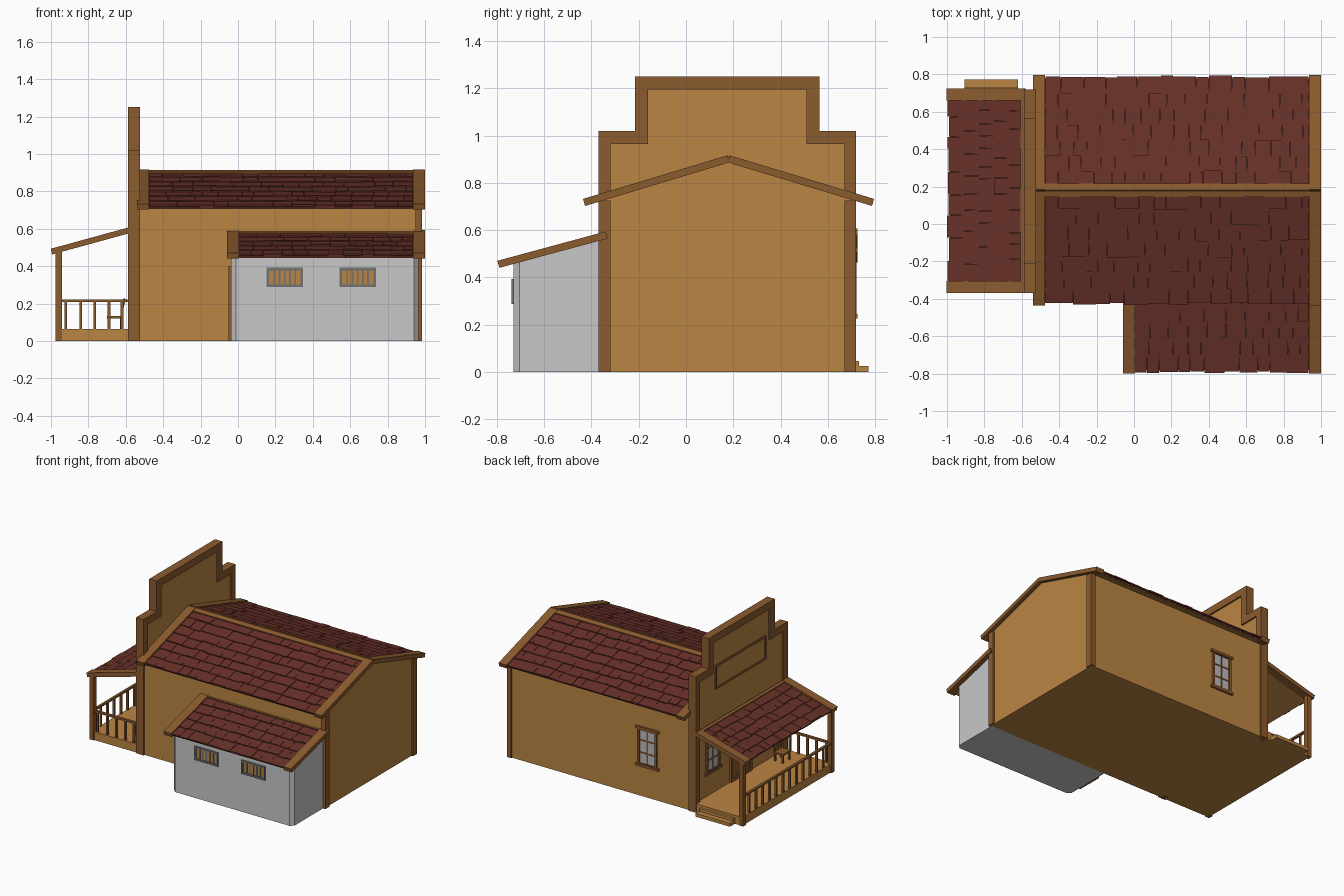
import bpy, bmesh, math, random
from mathutils import Matrix, Vector

if "Cube" in bpy.data.objects:
    bpy.data.objects.remove(bpy.data.objects["Cube"])

random.seed(4)


def material(name, *rgb):
    m = bpy.data.materials.new(name)
    m.diffuse_color = (*rgb, 1)
    m.use_nodes = True
    m.node_tree.nodes["Principled BSDF"].inputs["Base Color"].default_value = m.diffuse_color
    return m


WALL = material("ochre wood", 0.50, 0.235, 0.057)
TRIM = material("brown trim", 0.26, 0.105, 0.028)
TILE = material("red shingle", 0.135, 0.03, 0.021)
PLASTER = material("grey plaster", 0.58, 0.58, 0.58)
IRON = material("dark grey frame", 0.17, 0.17, 0.17)
GLASS = material("pale glass", 0.50, 0.50, 0.50)


def finish(name, mat, bm):
    bmesh.ops.recalc_face_normals(bm, faces=bm.faces[:])
    me = bpy.data.meshes.new(name)
    bm.to_mesh(me)
    bm.free()
    me.materials.append(mat)
    ob = bpy.data.objects.new(name, me)
    bpy.context.collection.objects.link(ob)
    return ob


def add_box(bm, M, x0, x1, y0, y1, z0, z1, tilt=0.0):
    c = Vector(((x0 + x1) / 2, (y0 + y1) / 2, (z0 + z1) / 2))
    S = Matrix.Diagonal((x1 - x0, y1 - y0, z1 - z0, 1))
    bmesh.ops.create_cube(bm, size=1, matrix=M @ Matrix.Translation(c) @ Matrix.Rotation(tilt, 4, 'X') @ S)


def part(name, mat, boxes, M=Matrix()):
    bm = bmesh.new()
    for b in boxes:
        add_box(bm, M, *b)
    return finish(name, mat, bm)


def prism(name, mat, low, high):
    bm = bmesh.new()
    a = [bm.verts.new(p) for p in low]
    b = [bm.verts.new(p) for p in high]
    bm.faces.new(a)
    bm.faces.new(b)
    for i in range(len(a)):
        j = (i + 1) % len(a)
        bm.faces.new((a[i], a[j], b[j], b[i]))
    return finish(name, mat, bm)


def frame(origin, x, y, z):
    M = Matrix((x, y, z)).transposed().to_4x4()
    M.translation = Vector(origin)
    return M


def roof(name, origin, along, down, width, rows, board=0.065, cap=0.03):
    """Sloped roof: local x along the ridge, y down the slope, z outward."""
    down = Vector(down)
    L = down.length
    along, d = Vector(along), down.normalized()
    n = along.cross(d)
    if n.z < 0:
        n = -n
    M = frame(origin, along, d, n)
    u0, u1 = board, width - board
    part(name + "_ceiling", WALL, [(u0, u1, 0, L - 0.015, 0, 0.004)], M)
    part(name + "_deck", TILE, [(u0, u1, 0, L - 0.012, 0.004, 0.012)], M)
    part(name + "_bargeboards", TRIM, [(0, u0, -0.004, L, 0, 0.031), (u1, width, -0.004, L, 0, 0.031)], M)
    part(name + "_cap", TRIM, [(u0, u1, -0.006, cap, 0.002, 0.028)], M)
    # irregular overlapping shingles
    bm = bmesh.new()
    step = (L - cap * 0.5) / rows
    for r in range(rows):
        u = u0
        while u < u1 - 0.001:
            w = random.uniform(0.06, 0.13)
            e = u + w if u + w < u1 - 0.03 else u1
            s1 = L - 0.004 - r * step + random.uniform(-0.008, 0.004)
            s0 = max(L - (r + 1) * step - 0.012, 0)
            h = random.uniform(-0.0015, 0.0015)
            add_box(bm, M, u + 0.001, e - 0.001, s0, s1, 0.012 + h, 0.021 + h, 0.07)
            u = e
    finish(name + "_shingles", TILE, bm)


def border(w, h, t, y0, y1):
    """Four bars around a rectangle centred on the local origin."""
    return [(-w, -w + t, y0, y1, -h, h), (w - t, w, y0, y1, -h, h),
            (-w + t, w - t, y0, y1, h - t, h), (-w + t, w - t, y0, y1, -h, -h + t)]


def window(name, M, w=0.08, h=0.14):
    part(name + "_glass", GLASS, [(-w, w, -0.005, 0.003, -h, h)], M)
    bars = border(w, h, 0.016, -0.005, 0.012)
    bars += [(-0.005, 0.005, 0, 0.007, -h, h)]
    bars += [(-w, w, 0, 0.0065, z - 0.005, z + 0.005) for z in (-h / 3, h / 3)]
    bars += [(-w - 0.015, w + 0.015, -0.005, 0.016, z - 0.009, z + 0.009) for z in (-h, h)]
    part(name + "_frame", TRIM, bars, M)


def jail_window(name, M):
    w, h = 0.098, 0.052
    part(name + "_board", WALL, [(-w, w, -0.004, 0.001, -h, h)], M)
    part(name + "_frame", IRON, border(w, h, 0.014, -0.004, 0.008), M)
    part(name + "_bars", IRON, [(x - 0.005, x + 0.005, 0, 0.005, -h, h)
                                for x in (-0.056, -0.028, 0, 0.028, 0.056)], M)


X, Y, Z = Vector((1, 0, 0)), Vector((0, 1, 0)), Vector((0, 0, 1))
YC = 0.175  # centre line of the main house

# main house walls, gabled profile drawn along x
gable = [(-0.36, 0), (0.71, 0), (0.71, 0.727), (0.18, 0.885), (-0.36, 0.724)]
prism("main_house", WALL, [(-0.54, y, z) for y, z in gable], [(0.972, y, z) for y, z in gable])
part("corner_posts", TRIM, [(0.948, 0.985, -0.37, -0.32, 0, 0.725), (0.948, 0.985, 0.67, 0.72, 0, 0.725)])
for side, label in ((-1, "front"), (1, "back")):
    roof("main_roof_" + label, (-0.54, 0.18, 0.885), X, (0, side * 0.607, -0.183), 1.54, 7)

# stepped false front
F = Matrix.Translation((0, YC, 0))
part("false_front_panel", WALL, [(-0.573, -0.537, -0.5, 0.5, 0, 0.97), (-0.573, -0.537, -0.34, 0.34, 0.97, 1.2)], F)
trim = [(-0.587, -0.525, -0.335, 0.335, 1.195, 1.25)]
for a, b, z0, z1 in ((0.495, 0.545, 0, 1.02), (0.335, 0.495, 0.965, 1.02), (0.335, 0.39, 1.02, 1.25)):
    trim += [(-0.587, -0.525, a, b, z0, z1), (-0.587, -0.525, -b, -a, z0, z1)]
part("false_front_trim", TRIM, trim, F)


def west(y, z, x=-0.573):
    return frame((x, y, z), Y, -X, Z)


part("sign_frame", TRIM, border(0.30, 0.09, 0.014, -0.005, 0.009), west(YC, 0.92))
part("sign_board", WALL, [(-0.29, 0.29, -0.004, 0.003, -0.08, 0.08)], west(YC, 0.92))

# porch door and windows, back window
window("porch_window_left", west(YC + 0.33, 0.375))
window("porch_window_right", west(YC - 0.33, 0.375))
window("back_window", frame((-0.18, 0.71, 0.375), X, Y, Z))
part("porch_door_frame", TRIM, border(0.125, 0.22, 0.022, -0.005, 0.014), west(YC, 0.285))
part("porch_door", TRIM, [(-0.105, -0.003, -0.005, 0.006, -0.2, 0.2), (0.003, 0.105, -0.005, 0.006, -0.2, 0.2)],
     west(YC, 0.285))

# plastered annex with chamfered outer corners and a sloping top
plan = [(-0.037, -0.355), (-0.037, -0.705), (-0.012, -0.73), (0.94, -0.73), (0.965, -0.705), (0.965, -0.355)]
prism("annex", PLASTER, [(x, y, 0) for x, y in plan], [(x, y, 0.458 + 0.27 * (y + 0.73)) for x, y in plan])
roof("annex_roof", (-0.06, -0.335, 0.563), X, (0, -0.455, -0.123), 1.06, 5)
for i, x in enumerate((0.25, 0.64)):
    jail_window("annex_window_%d" % i, frame((x, -0.73, 0.34), X, -Y, Z))
part("annex_door_frame", TRIM, border(0.1, 0.2, 0.02, -0.005, 0.013), west(-0.53, 0.2, -0.037))
part("annex_door", TRIM, [(-0.085, 0.085, -0.005, 0.006, -0.2, 0.19)], west(-0.53, 0.2, -0.037))
part("annex_door_hatch", IRON, border(0.05, 0.04, 0.01, 0, 0.01), west(-0.53, 0.25, -0.037))

# porch floor, steps, posts and roof
part("porch_floor", WALL, [(-0.965, -0.57, -0.36, 0.712, 0, 0.063)])
part("porch_steps", WALL, [(-0.905, -0.62, 0.70, 0.772, 0, 0.025), (-0.905, -0.62, 0.70, 0.732, 0.025, 0.045)])
part("porch_posts", TRIM, [(-0.977, -0.942, y - 0.018, y + 0.018, 0, 0.478) for y in (-0.35, 0.70)])
roof("porch_roof", (-0.585, -0.37, 0.575), Y, (-0.408, 0, -0.112), 1.095, 5, cap=0.015)

# railings on the long side and the near end
rails = [(-0.968, -0.95, -0.34, 0.69, 0.208, 0.222), (-0.95, -0.58, -0.359, -0.341, 0.208, 0.222)]
rails += [(-0.966, -0.952, y - 0.007, y + 0.007, 0.06, 0.21) for y in (-0.26 + 0.08 * i for i in range(12))]
rails += [(x - 0.007, x + 0.007, -0.357, -0.343, 0.06, 0.21) for x in (-0.92, -0.84, -0.765, -0.69, -0.62)]
part("railing", TRIM, rails)

# porch chair facing outward
C = Matrix.Translation((-0.655, -0.2, 0.063))
part("chair_seat", TRIM, [(-0.045, 0.04, -0.045, 0.045, 0.058, 0.07)], C)
part("chair_legs", TRIM, [(x - 0.006, x + 0.006, y - 0.006, y + 0.006, 0, 0.06)
                          for x in (-0.036, 0.03) for y in (-0.036, 0.036)], C)
B = C @ Matrix.Translation((0.03, 0, 0.065)) @ Matrix.Rotation(0.18, 4, 'Y')
part("chair_back", TRIM, [(-0.005, 0.005, y - 0.006, y + 0.006, 0, 0.1) for y in (-0.036, 0, 0.036)]
     + [(-0.006, 0.006, -0.045, 0.045, 0.075, 0.1)], B)
